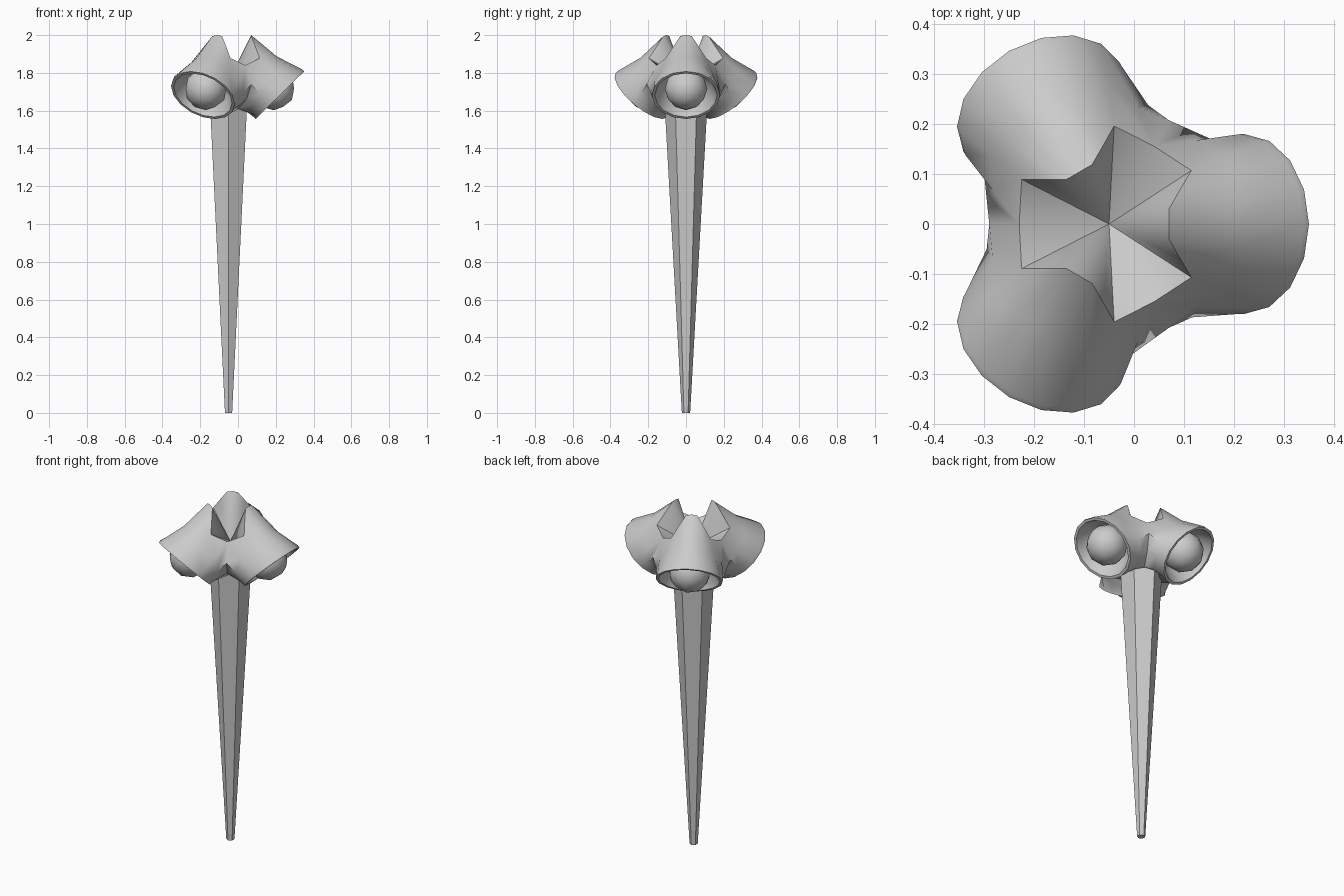
import bpy, bmesh, math
from mathutils import Vector, Matrix

cube = bpy.data.objects.get("Cube")
if cube:
    bpy.data.objects.remove(cube, do_unlink=True)

grey = bpy.data.materials.new("plain grey")
grey.use_nodes = True
grey.diffuse_color = (0.6, 0.6, 0.6, 1)
grey.node_tree.nodes["Principled BSDF"].inputs["Base Color"].default_value = (0.6, 0.6, 0.6, 1)

CENTRE = Vector((-0.05, 0, 0))          # pole axis
RIM = Vector((0.272, 0, 1.682))         # shade rim centre, measured from the pole axis
AXIS = Vector((0.70, 0, -0.714)).normalized()
UP = Vector((0.714, 0, 0.70)).normalized()
SIDE = Vector((0, 1, 0))
N = 16


def finish(name, bm, angle):
    bmesh.ops.recalc_face_normals(bm, faces=bm.faces)
    me = bpy.data.meshes.new(name)
    bm.to_mesh(me)
    bm.free()
    ob = bpy.data.objects.new(name, me)
    bpy.context.collection.objects.link(ob)
    me.materials.append(grey)
    ob.location = CENTRE
    bpy.ops.object.select_all(action='DESELECT')
    ob.select_set(True)
    bpy.context.view_layer.objects.active = ob
    bpy.ops.object.shade_smooth_by_angle(angle=math.radians(angle))


def circle(radius, depth):
    """Ring around the shade axis, starting at its top."""
    return [RIM + AXIS * depth + radius * (UP * math.cos(a) + SIDE * math.sin(a))
            for a in (2 * math.pi * k / N for k in range(N))]


def valley(r, z):
    """Point on the plane halfway between two shades."""
    return Vector((r * 0.5, r * math.sqrt(0.75), z))


def bridge(bm, a, b):
    """Quads between two closed rings of vertices."""
    for k in range(len(a)):
        j = (k + 1) % len(a)
        bm.faces.new((a[k], a[j], b[j], b[k]))


# Root of a shade: peak, notch corner, saddle, then down to the pole
half = [Vector((0.12, 0, 2.0)), Vector((0.12, 0.03, 1.995)),
        Vector((0.143, 0.07, 1.935)), Vector((0.165, 0.107, 1.878)),
        valley(0.18, 1.84), valley(0.24, 1.74), valley(0.19, 1.66),
        valley(0.102, 1.61), Vector((0.10, 0, 1.61))]
root = half + [Vector((p.x, -p.y, p.z)) for p in half[7:0:-1]]
shell_rim = circle(0.18, -0.014)
dip = [0.022, 0.022, 0.018, 0.008, 0, 0, 0, 0, 0]
middle = [(a + b) / 2 - Vector((0, 0, dip[min(k, N - k)]))
          for k, (a, b) in enumerate(zip(root, shell_rim))]
rings = [root, middle, shell_rim, circle(0.18, 0), circle(0.165, 0),
         circle(0.135, -0.07), circle(0.06, -0.13)]
turns = [Matrix.Rotation(k * 2 * math.pi / 3, 3, 'Z') for k in range(3)]

# Head: three flared shades joined around a central pit
bm = bmesh.new()
for rot in turns:
    grid = [[bm.verts.new(rot @ p) for p in ring] for ring in rings]
    for a, b in zip(grid, grid[1:]):
        bridge(bm, a, b)
    bm.faces.new(grid[-1])
    pit = bm.verts.new((0, 0, 1.76))
    base = bm.verts.new((0, 0, 1.61))
    for k in range(-4, 4):
        bm.faces.new((grid[0][k % N], grid[0][(k + 1) % N], pit))
    for k in (7, 8):
        bm.faces.new((grid[0][k], grid[0][k + 1], base))
bmesh.ops.remove_doubles(bm, verts=bm.verts, dist=0.0005)
finish("lamp_head", bm, 45)

# Bulbs
for rot, label in zip(turns, ("left", "back_right", "front_right")):
    bm = bmesh.new()
    place = Matrix.Translation(rot @ (RIM - AXIS * 0.047))
    bmesh.ops.create_icosphere(bm, subdivisions=2, radius=0.113, matrix=place)
    finish("bulb_" + label, bm, 60)

# Tapered six-sided pole with corners on the y axis
bm = bmesh.new()
bottom, top = [[bm.verts.new((r * math.sin(k * math.pi / 3), r * math.cos(k * math.pi / 3), z))
                for k in range(6)] for r, z in ((0.022, 0), (0.113, 1.63))]
bridge(bm, bottom, top)
bm.faces.new(bottom)
bm.faces.new(top)
finish("pole", bm, 30)
